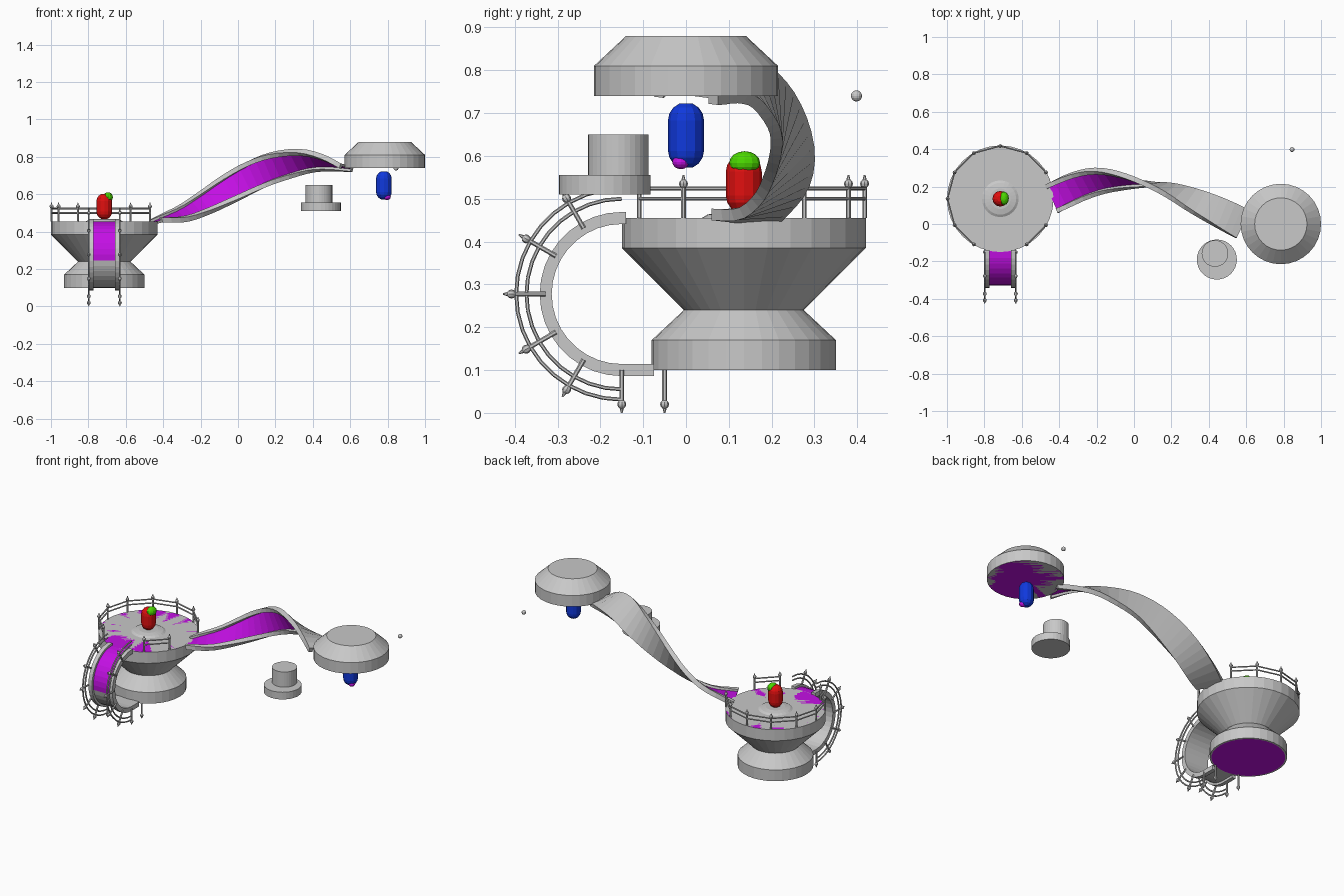
import bpy, bmesh, math
from mathutils import Vector as V

if "Cube" in bpy.data.objects:
    bpy.data.objects.remove(bpy.data.objects["Cube"])


def mat(name, col):
    m = bpy.data.materials.new(name)
    m.diffuse_color = (*col, 1)
    m.use_nodes = True
    m.node_tree.nodes["Principled BSDF"].inputs["Base Color"].default_value = m.diffuse_color
    return m


GREY = mat("grey", (0.58, 0.58, 0.58))
PURPLE = mat("purple", (0.55, 0.005, 0.78))
RED = mat("red", (0.75, 0.005, 0.005))
BLUE = mat("blue", (0.005, 0.04, 0.72))
GREEN = mat("green", (0.07, 0.68, 0.0))


def finish(name, bm, *mats):
    bmesh.ops.recalc_face_normals(bm, faces=bm.faces)
    me = bpy.data.meshes.new(name)
    bm.to_mesh(me)
    bm.free()
    for m in mats:
        me.materials.append(m)
    ob = bpy.data.objects.new(name, me)
    bpy.context.collection.objects.link(ob)
    return ob


def lathe(name, center, profile, n, *mats):
    """Closed solid of revolution from (radius, z) points."""
    bm = bmesh.new()
    rings = []
    for r, z in profile:
        rings.append([bm.verts.new((center[0] + r * math.cos(math.tau * i / n),
                                    center[1] + r * math.sin(math.tau * i / n), z)) for i in range(n)])
    for a, b in zip(rings, rings[1:]):
        for i in range(n):
            bm.faces.new((a[i], a[(i + 1) % n], b[(i + 1) % n], b[i]))
    bm.faces.new(rings[0])
    bm.faces.new(rings[-1])
    return finish(name, bm, *mats)


def disc(name, center, r, z, n, up):
    """Painted floor lying on a platform face."""
    bm = bmesh.new()
    bmesh.ops.create_circle(bm, cap_ends=True, cap_tris=True, segments=n, radius=r)
    for v in bm.verts:
        v.co += V((center[0], center[1], z))
    for f in bm.faces:
        f.normal_update()
        if f.normal.z * up < 0:
            f.normal_flip()
    me = bpy.data.meshes.new(name)
    bm.to_mesh(me)
    bm.free()
    me.materials.append(PURPLE)
    bpy.context.collection.objects.link(bpy.data.objects.new(name, me))


def capsule(name, x, y, z0, z1, r, m):
    prof = []
    for k in range(1, 5):
        a = math.radians(22.5 * k)
        prof.append((r * math.sin(a), z0 + r - r * math.cos(a)))
    prof += [(p, z0 + z1 - z) for p, z in reversed(prof)]
    lathe(name, (x, y), prof, 12, m)


def ball(name, loc, scale, m):
    bm = bmesh.new()
    bmesh.ops.create_uvsphere(bm, u_segments=12, v_segments=8, radius=1)
    for v in bm.verts:
        v.co = V(a * b for a, b in zip(v.co, scale)) + V(loc)
    return finish(name, bm, m)


def rod(bm, a, b, r1, r2=None, n=6):
    d = b - a
    q = d.to_track_quat('Z', 'Y').to_matrix().to_4x4()
    q.translation = (a + b) / 2
    bmesh.ops.create_cone(bm, cap_ends=True, segments=n, radius1=r1,
                          radius2=r1 if r2 is None else r2, depth=d.length, matrix=q)


def post(bm, base, up):
    """Railing post with a ball and pointed tip."""
    rod(bm, base, base + up * 0.08, 0.0055)
    q = up.to_track_quat('Z', 'Y').to_matrix().to_4x4()
    q.translation = base + up * 0.08
    bmesh.ops.create_uvsphere(bm, u_segments=8, v_segments=6, radius=0.0105, matrix=q)
    rod(bm, base + up * 0.085, base + up * 0.1, 0.006, 0.002)


def sweep(name, pts, sides, purple_rule):
    """Kerbed walkway along a path; purple floor between grey kerbs."""
    prof = [(-.083, -.014), (.083, -.014), (.083, .014), (.058, .014),
            (.058, 0), (-.058, 0), (-.058, .014), (-.083, .014)]
    bm = bmesh.new()
    rings = []
    for i, p in enumerate(pts):
        t = (pts[min(i + 1, len(pts) - 1)] - pts[max(i - 1, 0)]).normalized()
        s = (sides[i] - t * sides[i].dot(t)).normalized()
        u = t.cross(s)
        rings.append([bm.verts.new(p + s * a + u * b) for a, b in prof])
    for a, b in zip(rings, rings[1:]):
        for k in range(8):
            j = (k + 1) % 8
            f = bm.faces.new((a[k], a[j], b[j], b[k]))
            if k == 4 and purple_rule(f.calc_center_median()):
                f.material_index = 1
    bm.faces.new(rings[0])
    bm.faces.new(rings[-1])
    finish(name, bm, GREY, PURPLE)


# Large double platform with floors on top and underneath
C = (-0.715, 0.135)
lathe("large_platform", C, [(.215, .10), (.215, .17), (.14, .24), (.285, .385), (.285, .455)], 32, GREY)
disc("large_platform_top_floor", C, 0.283, 0.455, 32, 1)
disc("large_platform_under_floor", C, 0.205, 0.0995, 32, -1)
lathe("capsule_mound", C, [(.10, .454), (.085, .463), (.055, .469)], 24, GREY)

# Small upside-down platform
D = (0.785, 0.0)
lathe("small_platform", D, [(.215, .74), (.215, .81), (.14, .88)], 32, GREY)
disc("small_platform_under_floor", D, 0.213, 0.74, 32, -1)

# Standing and hanging capsules with coloured face spots
capsule("red_capsule", C[0], C[1], .465, .605, .042, RED)
ball("green_spot", (-.695, .137, .584), (.026, .036, .027), GREEN)
capsule("blue_capsule", D[0] - .005, D[1], .57, .725, .042, BLUE)
ball("purple_spot", (.797, -.012, .586), (.02, .02, .017), PURPLE)

# Floating pedestal and small marker
lathe("pedestal_base", (.443, -.19), [(.107, .51), (.107, .555)], 32, GREY)
lathe("pedestal_drum", (.433, -.158), [(.071, .555), (.071, .65)], 32, GREY)
ball("marker", (.845, .398, .74), (.013,) * 3, GREY)

# Twisting bridge
keys = [V(k) for k in [(-.44, .135, .455), (-.3, .2, .492), (-.18, .232, .552), (-.05, .234, .628),
                       (.08, .216, .698), (.2, .18, .745), (.35, .112, .777), (.47, .055, .77), (.58, 0, .742)]]
ext = [2 * keys[0] - keys[1]] + keys + [2 * keys[-1] - keys[-2]]
path = []
for i in range(1, len(ext) - 2):
    a, b, c, d = ext[i - 1:i + 3]
    for k in range(3):
        t = k / 3
        path.append(0.5 * (2 * b + (c - a) * t + (2 * a - 5 * b + 4 * c - d) * t * t
                           + (3 * b - a - 3 * c + d) * t ** 3))
path.append(keys[-1])
sides = []
for p in path:
    phi = math.pi * (p.x + .44) / 1.02
    sides.append(V((0, math.cos(phi), math.sin(phi))))
sweep("twisted_bridge", path, sides, lambda c: True)

# Curved ramp from the top floor round to the underside
RY, RZ, RR = -0.15, 0.2775, 0.1775


def on_ramp(deg, r, x=C[0]):
    a = math.radians(deg)
    return V((x, RY + r * math.cos(a), RZ + r * math.sin(a)))


ramp = [V((C[0], RY + .01, RZ + RR))] + [on_ramp(d, RR) for d in range(90, 271, 10)]
ramp.append(V((C[0], -.075, RZ - RR)))
sweep("curved_ramp", ramp, [V((1, 0, 0))] * len(ramp), lambda c: c.z > 0.235)

# Ramp railings, one on each side
bm = bmesh.new()
for x in (C[0] - .083, C[0] + .083):
    for d in range(120, 271, 30):
        post(bm, on_ramp(d, RR, x), on_ramp(d, 1, 0) - on_ramp(d, 0, 0))
    post(bm, V((x, -.05, .10)), V((0, 0, -1)))
    for r in (RR + .045, RR + .069):
        for d in range(90, 270, 10):
            rod(bm, on_ramp(d, r, x), on_ramp(d + 10, r, x), .0045)
finish("ramp_railings", bm, GREY)

# Platform railing, open at the ramp and the bridge
bm = bmesh.new()


def rim(deg, z):
    a = math.radians(deg)
    return V((C[0] + .282 * math.cos(a), C[1] + .282 * math.sin(a), z))


for d in range(0, 360, 30):
    if d in (0, 270):
        continue
    post(bm, rim(d, .455), V((0, 0, 1)))
    if (d + 30) % 360 not in (0, 270):
        for z in (.50, .524):
            rod(bm, rim(d, z), rim(d + 30, z), .0045)
finish("platform_railing", bm, GREY)
